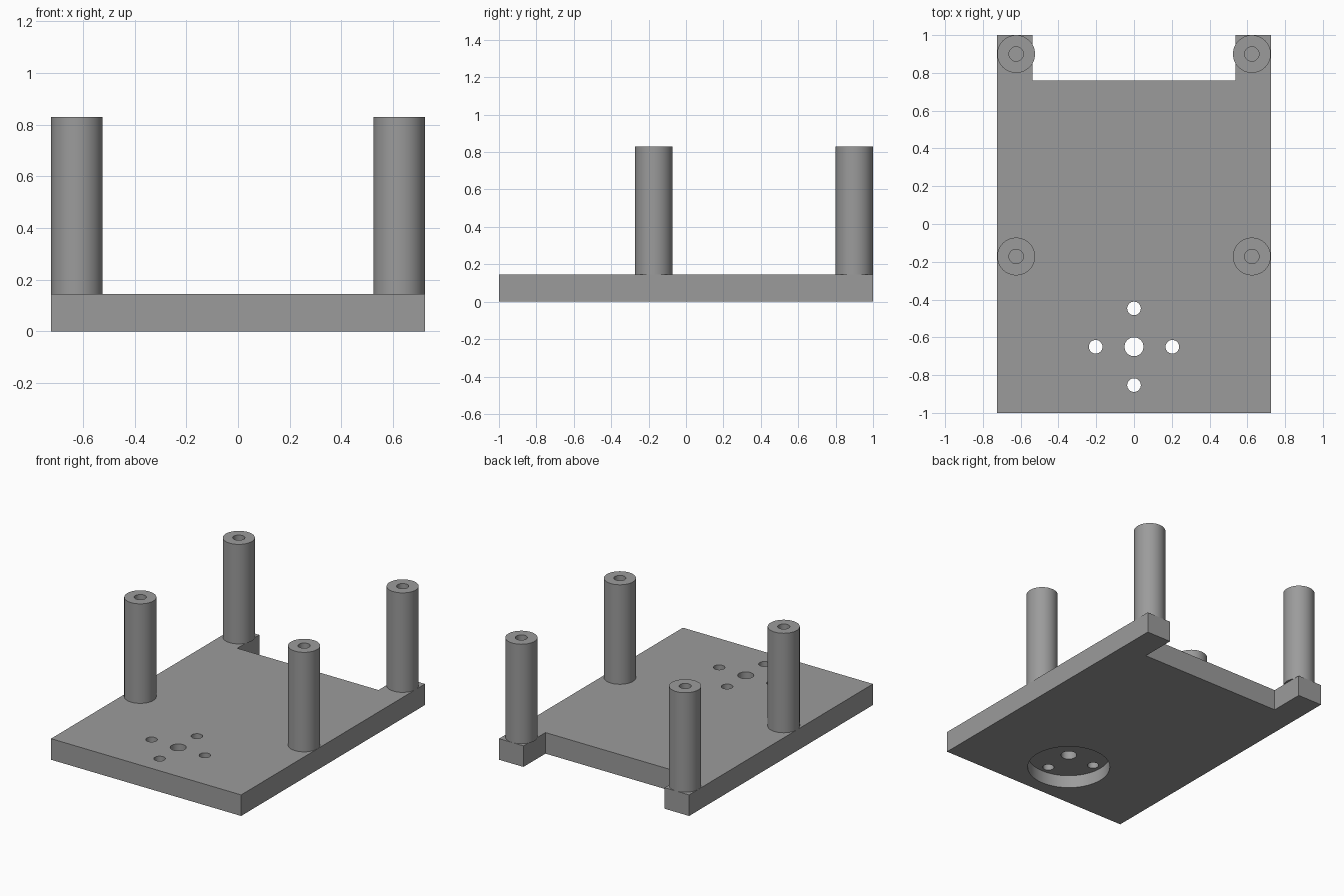
import bpy, bmesh, math

if "Cube" in bpy.data.objects:
    bpy.data.objects.remove(bpy.data.objects["Cube"])

W, T, TOP = 0.724, 0.145, 0.83      # plate half width, plate thickness, post top
NOTCH_X, NOTCH_Y = 0.538, 0.76      # rear notch
HUB_Y = -0.65                       # centre of the hole pattern
SEG = 64

grey = bpy.data.materials.new("mid_grey")
grey.diffuse_color = (0.33, 0.33, 0.33, 1)
grey.use_nodes = True
grey.node_tree.nodes["Principled BSDF"].inputs["Base Color"].default_value = grey.diffuse_color


def make_object(name, bm):
    bmesh.ops.recalc_face_normals(bm, faces=bm.faces[:])
    mesh = bpy.data.meshes.new(name)
    bm.to_mesh(mesh)
    bm.free()
    mesh.materials.append(grey)
    obj = bpy.data.objects.new(name, mesh)
    bpy.context.collection.objects.link(obj)
    return obj


def activate(obj):
    bpy.ops.object.select_all(action='DESELECT')
    obj.select_set(True)
    bpy.context.view_layer.objects.active = obj


def smooth(obj):
    activate(obj)
    bpy.ops.object.shade_smooth_by_angle(angle=math.radians(30))


def cut_cylinder(target, x, y, radius, z0, z1):
    bpy.ops.mesh.primitive_cylinder_add(vertices=SEG, radius=radius, depth=z1 - z0,
                                        location=(x, y, (z0 + z1) / 2))
    cutter = bpy.context.object
    cutter.name = "hole_cutter"
    cutter.hide_render = True
    cutter.data.materials.append(grey)
    mod = target.modifiers.new("hole", 'BOOLEAN')
    mod.operation, mod.solver, mod.object = 'DIFFERENCE', 'EXACT', cutter
    activate(target)
    bpy.ops.object.modifier_apply(modifier=mod.name)
    bpy.data.objects.remove(cutter)


# Base plate: notched outline extruded upward
outline = [(-W, -1), (W, -1), (W, 1), (NOTCH_X, 1), (NOTCH_X, NOTCH_Y),
           (-NOTCH_X, NOTCH_Y), (-NOTCH_X, 1), (-W, 1)]
bm = bmesh.new()
face = bm.faces.new([bm.verts.new((x, y, 0)) for x, y in outline])
ext = bmesh.ops.extrude_face_region(bm, geom=[face])
bmesh.ops.translate(bm, vec=(0, 0, T),
                    verts=[v for v in ext["geom"] if isinstance(v, bmesh.types.BMVert)])
plate = make_object("base_plate", bm)

# Round recess underneath, centre hole and four screw holes
cut_cylinder(plate, 0, HUB_Y, 0.263, -0.1, 0.088)
cut_cylinder(plate, 0, HUB_Y, 0.05, -0.1, 0.3)
for dx, dy in ((1, 0), (-1, 0), (0, 1), (0, -1)):
    cut_cylinder(plate, 0.203 * dx, HUB_Y + 0.203 * dy, 0.036, -0.1, 0.3)
smooth(plate)


# Hollow standoff posts: closed tube profile turned around its axis
def post(name, x, y):
    profile = [(0.1, T), (0.1, TOP), (0.038, TOP), (0.038, T)]
    bm = bmesh.new()
    rings = []
    for i in range(SEG):
        a = 2 * math.pi * i / SEG
        rings.append([bm.verts.new((x + r * math.cos(a), y + r * math.sin(a), z))
                      for r, z in profile])
    for i in range(SEG):
        a, b = rings[i], rings[(i + 1) % SEG]
        for j in range(4):
            k = (j + 1) % 4
            bm.faces.new((a[j], b[j], b[k], a[k]))
    smooth(make_object(name, bm))


for side, sx in (("left", -1), ("right", 1)):
    post("rear_post_" + side, sx * 0.624, 0.9)
    post("middle_post_" + side, sx * 0.624, -0.172)
